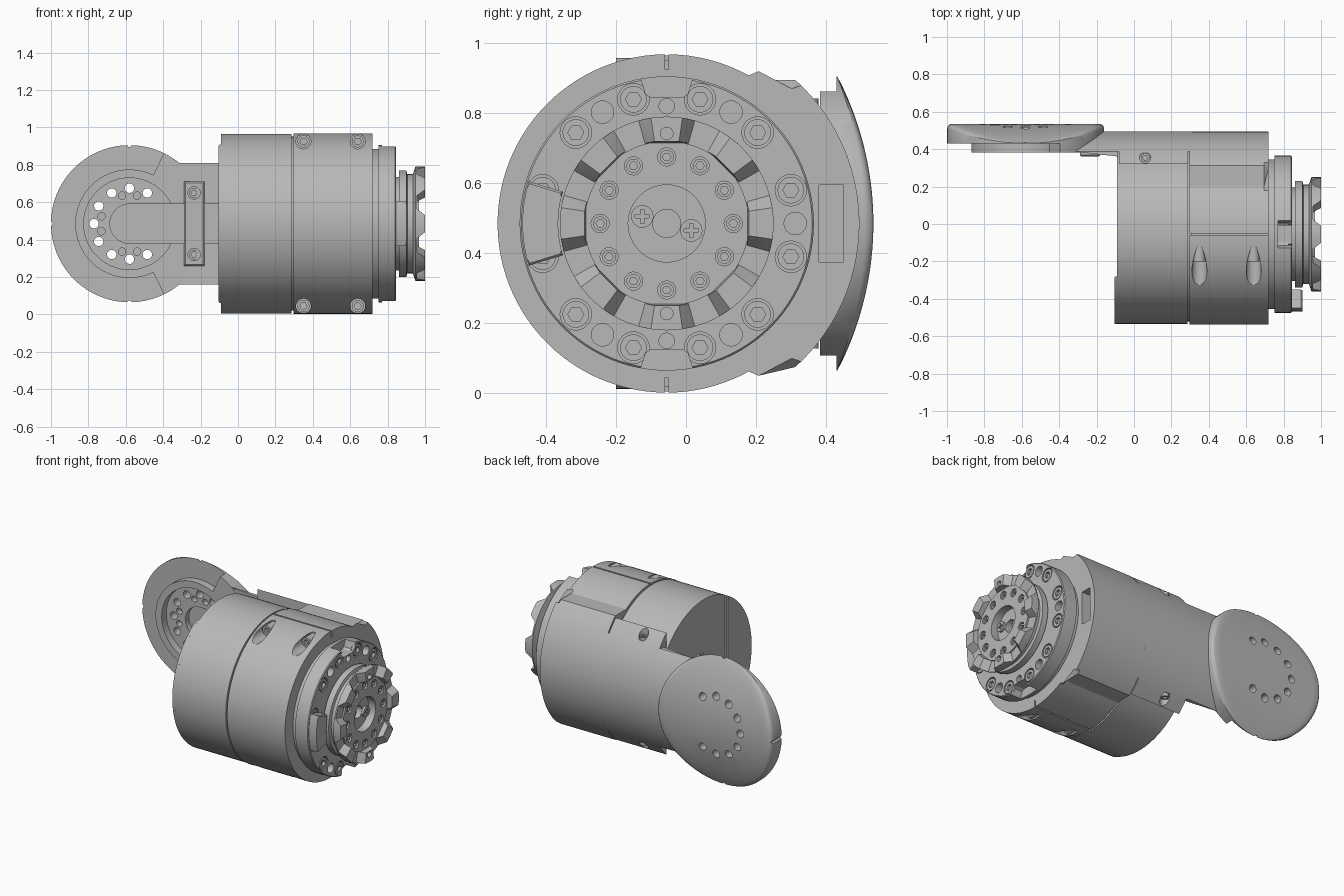
import bpy, bmesh
from math import cos, sin, radians, sqrt, pi
from mathutils import Vector

cube = bpy.data.objects.get("Cube")
if cube:
    bpy.data.objects.remove(cube, do_unlink=True)

grey = bpy.data.materials.new("machined grey")
grey.use_nodes = True
GREY = (0.48, 0.48, 0.48, 1)
grey.diffuse_color = GREY
grey.node_tree.nodes["Principled BSDF"].inputs["Base Color"].default_value = GREY

AXIS_Y, AXIS_Z, DISC_X = -0.055, 0.485, -0.58
parts = []


# Axis x: measured from the barrel axis; y: from the disc centre; z: plain x, y
def place(axis, u, v, w):
    if axis == 'x':
        return Vector((w, AXIS_Y + u, AXIS_Z + v))
    if axis == 'y':
        return Vector((DISC_X + u, w, AXIS_Z + v))
    return Vector((u, v, w))


def finish(name, bm):
    bmesh.ops.recalc_face_normals(bm, faces=bm.faces)
    mesh = bpy.data.meshes.new(name)
    bm.to_mesh(mesh)
    bm.free()
    mesh.materials.append(grey)
    ob = bpy.data.objects.new(name, mesh)
    bpy.context.collection.objects.link(ob)
    parts.append(ob)
    return ob


def polar(r, deg):
    return (r * cos(radians(deg)), r * sin(radians(deg)))


def arc(r, a, b, n=32):
    return [polar(r, a + (b - a) * i / n) for i in range(n + 1)]


def circle(r, n=96, c=(0, 0)):
    return [(c[0] + r * cos(2 * pi * i / n), c[1] + r * sin(2 * pi * i / n)) for i in range(n)]


def rect(u0, u1, v0, v1):
    return [(u0, v0), (u1, v0), (u1, v1), (u0, v1)]


# One or more outlines extruded from a to b, with an optional bevel at end b
def prism(name, outlines, axis, a, b, bevel=0):
    bm = bmesh.new()
    for pts in outlines:
        lo = [bm.verts.new(place(axis, u, v, a)) for u, v in pts]
        hi = [bm.verts.new(place(axis, u, v, b)) for u, v in pts]
        bm.faces.new(lo)
        cap = bm.faces.new(hi)
        for i in range(len(pts)):
            j = (i + 1) % len(pts)
            bm.faces.new((lo[i], lo[j], hi[j], hi[i]))
        if bevel:
            bmesh.ops.bevel(bm, geom=list(cap.edges), offset=bevel, segments=1, affect='EDGES')
    return finish(name, bm)


def pegs(name, centres, r, axis, a, b, n=24):
    return prism(name, [circle(r, n, c) for c in centres], axis, a, b)


# Profile of (x, radius) points turned around the barrel axis
def lathe(name, profile, n=96):
    bm = bmesh.new()
    vs = [bm.verts.new(place('x', r, 0, x)) for x, r in profile]
    es = [bm.edges.new(p) for p in zip(vs, vs[1:])]
    bmesh.ops.spin(bm, geom=vs + es, cent=place('x', 0, 0, 0), axis=(1, 0, 0),
                   angle=2 * pi, steps=n, use_duplicate=False)
    bmesh.ops.remove_doubles(bm, verts=bm.verts, dist=0.0001)
    return finish(name, bm)


def cut(ob, *cutters):
    for c in cutters:
        mod = ob.modifiers.new("cut", 'BOOLEAN')
        mod.object, mod.operation, mod.solver = c, 'DIFFERENCE', 'EXACT'
        bpy.context.view_layer.update()
        done = ob.evaluated_get(bpy.context.evaluated_depsgraph_get())
        mesh = bpy.data.meshes.new_from_object(done)
        ob.modifiers.clear()
        ob.data = mesh
        parts.remove(c)
        bpy.data.objects.remove(c, do_unlink=True)


def ring(r, angles):
    return [polar(r, a) for a in angles]


# Socket-head screws: heads with hexagonal recesses
def screws(name, centres, r, axis, a, b, deep):
    ob = pegs(name, centres, r, axis, a, b)
    cut(ob, pegs("hex", centres, r * 0.6, axis, b - deep, b + deep, 6))
    return ob


# Barrel: rear housing, end lip, side strips and seam
prism("rear_housing", [arc(0.48, 22, 338, 90)], 'x', -0.09, 0.285, 0.006)
prism("housing_lip", [arc(0.48, 118, 242, 48)], 'x', -0.088, -0.105, 0.006)
strip = [(0.375, 0.22), (0.375, 0.402), (0.41, 0.366), (0.445, 0.323), (0.445, 0.15)]
strips = prism("side_strips", [strip, [(u, -v) for u, v in strip]], 'x', -0.08, 0.29)
cut(strips, pegs("hole", [(0.06, 0.355)], 0.03, 'z', 0.82, 1),
    pegs("hole", [(0.06, 0.355)], 0.03, 'z', 0, 0.15))
for s in (1, -1):
    z = AXIS_Z + s * 0.335
    screws("strip_screw", [(0.06, 0.355)], 0.024, 'z', z - s * 0.02, z + s * 0.022, s * 0.015)
prism("seam_ring", [circle(0.465)], 'x', 0.27, 0.31)

# Front shell with its raised back, split lines, screw bores and end pocket
outline = arc(0.483, 58, 302, 80) + arc(0.55, -48.2, 48.2, 40)
shell = prism("front_shell", [outline], 'x', 0.297, 0.72, 0.025)
corners = [(x - DISC_X, z) for x in (0.35, 0.64) for z in (0.44, -0.44)]
cut(shell, prism("slit", [rect(-0.005, 0.005, 0.44, 0.6), rect(-0.005, 0.005, -0.6, -0.44)],
                 'x', 0.29, 0.8),
    pegs("bore", corners, 0.04, 'y', -0.6, -0.12),
    prism("pocket", [rect(0.435, 0.505, -0.11, 0.11)], 'x', 0.6, 0.8))
screws("shell_screws", corners, 0.032, 'y', -0.11, -0.2, -0.025)

# Arm running back along the barrel and out to the disc
prism("arm_back", [arc(0.55, -36.2, 36.2)], 'x', -0.09, 0.31)
arm = prism("arm_neck", [arc(0.55, -36.2, 36.2) + [(0.415, 0.325), (0.415, -0.325)]],
            'x', -0.36, -0.085)
cut(arm, prism("taper", [[(-0.5, 0.3), (-0.08, 0.3), (-0.08, 0.36), (-0.3, 0.385), (-0.5, 0.385)]],
               'z', 0, 1))


# Disc with a cylindrical crown on its back and a rounded rim
def crowned_disc(name, n=96):
    bm = bmesh.new()
    steps = [(0.1, 1), (0.2, 1), (0.3, 1), (0.36, 1), (0.395, 1), (0.408, 0.96),
             (0.416, 0.88), (0.42, 0.76), (0.42, 0)]
    rows = []
    for r, f in steps:
        row = []
        for u, v in circle(r, n):
            crown = sqrt(0.91 ** 2 - v * v) - 0.91 + 0.105
            row.append(bm.verts.new(place('y', u, v, 0.43 + crown * f)))
        rows.append(row)
    for p, q in zip(rows, rows[1:]):
        for i in range(n):
            j = (i + 1) % n
            bm.faces.new((p[i], p[j], q[j], q[i]))
    top = bm.verts.new(place('y', 0, 0, 0.535))
    for i in range(n):
        bm.faces.new((top, rows[0][i], rows[0][(i + 1) % n]))
    bm.faces.new(rows[-1])
    bmesh.ops.triangulate(bm, faces=[f for f in bm.faces if len(f.verts) == 4])
    return finish(name, bm)


def channel():
    return prism("channel", [arc(0.105, 90, 270, 24) + [(0.49, -0.105), (0.49, 0.105)]],
                 'y', 0.3, 0.465)


disc = crowned_disc("end_disc")
cut(disc, channel(),
    pegs("holes", ring(0.19, range(60, 301, 30)), 0.025, 'y', 0.3, 0.7),
    pegs("pins", ring(0.155, (75, 105, 165, 195, 255, 285)), 0.02, 'y', 0.3, 0.47, 16),
    pegs("notches", ring(0.422, (90, 180, 270)), 0.012, 'y', 0.3, 0.7, 12))
cut(arm, channel())

# Raised ring on the inner side, widening into the arm
boss = prism("disc_boss", [arc(0.29, 64, 296, 60) + arc(0.42, -64, 64, 40)], 'y', 0.432, 0.382)
cut(boss, pegs("recess", [(0, 0)], 0.245, 'y', 0.3, 0.5, 64), channel())

# Cable clamp across the channel
clamp_holes = [(0.345, 0.165), (0.345, -0.165)]
clamp = prism("cable_clamp", [rect(0.29, 0.4, -0.225, 0.225)], 'y', 0.42, 0.362, 0.008)
cut(clamp, pegs("bore", clamp_holes, 0.033, 'y', 0.3, 0.385))
screws("clamp_screws", clamp_holes, 0.026, 'y', 0.41, 0.368, -0.015)

# Bolted flange
flange = lathe("flange", [(0.7, 0), (0.7, 0.4), (0.75, 0.4), (0.75, 0.42), (0.84, 0.42),
                          (0.845, 0.415), (0.845, 0)])
notch = [(-0.085, 0.45), (-0.06, 0.37), (-0.045, 0.36), (0.045, 0.36), (0.06, 0.37), (0.085, 0.45)]
bolts = ring(0.367, range(15, 360, 30))
cut(flange, prism("notches", [notch, [(u, -v) for u, v in notch]], 'x', 0.77, 0.9),
    pegs("bores", bolts, 0.045, 'x', 0.825, 0.9),
    pegs("holes", ring(0.367, (0, 60, 120, 240, 300)), 0.032, 'x', 0.79, 0.9),
    pegs("pins", ring(0.335, (90, 270)), 0.022, 'x', 0.8, 0.9))
screws("flange_bolts", bolts, 0.038, 'x', 0.81, 0.843, 0.02)
prism("flange_key", [arc(0.412, 163, 197, 12) + arc(0.31, 197, 163, 12)], 'x', 0.84, 0.9, 0.006)

# Rotor: stepped neck, face plate and recessed hub
rotor = lathe("rotor", [(0.8, 0), (0.8, 0.25), (0.86, 0.25), (0.86, 0.285), (0.9, 0.285),
                        (0.905, 0.265), (0.935, 0.265), (0.948, 0.305), (0.957, 0.305),
                        (0.957, 0.235), (0.967, 0.235), (0.967, 0.11), (0.915, 0.11),
                        (0.915, 0.04), (0.85, 0.04), (0.85, 0)])
dial = ring(0.19, range(0, 360, 30))
cut(rotor, pegs("bores", dial, 0.026, 'x', 0.945, 1.1, 16))
screws("dial_screws", dial, 0.02, 'x', 0.94, 0.96, 0.012)
hub_spots = [(-0.07, 0.02), (0.07, -0.02)]
hub = pegs("hub_screws", hub_spots, 0.032, 'x', 0.91, 0.93)
for w, h in ((0.02, 0.005), (0.005, 0.02)):
    cut(hub, prism("cross", [rect(u - w, u + w, v - h, v + h) for u, v in hub_spots],
                   'x', 0.92, 0.95))

# Crown of eight tapered coupling teeth
bm = bmesh.new()
for k in range(8):
    pts = [bm.verts.new(place('x', *polar(r, 45 * k + half * t), x))
           for x, half in ((0.955, 15.5), (1, 8.5)) for r in (0.237, 0.305)
           for t in (-1, -0.5, 0, 0.5, 1)]
    hull = bmesh.ops.convex_hull(bm, input=pts)
    bmesh.ops.delete(bm, geom=[v for v in hull["geom_interior"] if isinstance(v, bmesh.types.BMVert)])
teeth = finish("coupling_teeth", bm)
cut(teeth, pegs("holes", ring(0.257, (90, 270)), 0.018, 'x', 0.975, 1.1, 16))

# Smooth curved walls, keep edges crisp
bpy.ops.object.select_all(action='DESELECT')
for ob in parts:
    ob.select_set(True)
bpy.context.view_layer.objects.active = parts[0]
bpy.ops.object.shade_smooth_by_angle(angle=radians(28))
